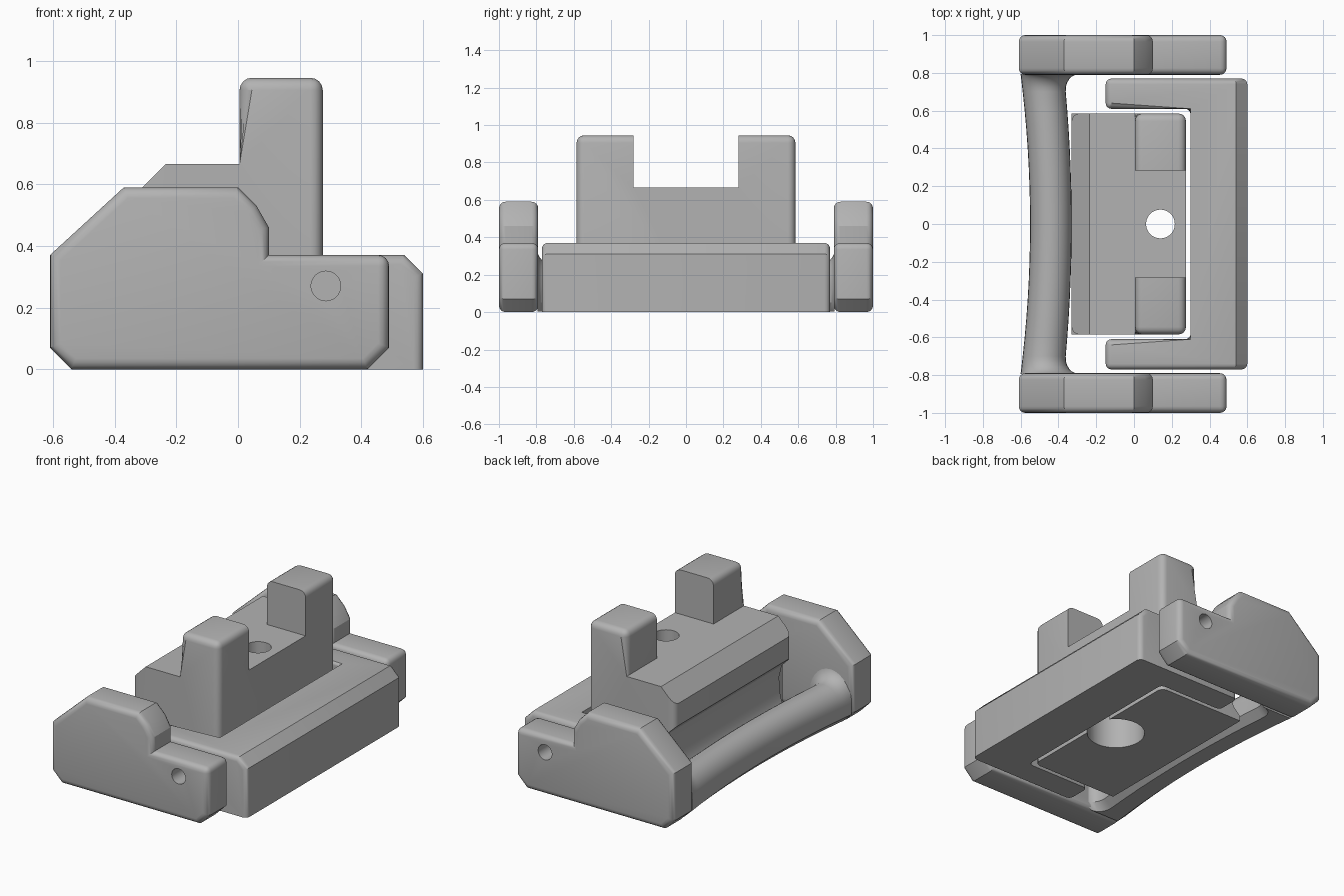
import bpy
import bmesh
import math
from mathutils import Vector

if "Cube" in bpy.data.objects:
    bpy.data.objects.remove(bpy.data.objects["Cube"], do_unlink=True)

grey = bpy.data.materials.new("plain grey")
grey.use_nodes = True
GREY = (0.45, 0.45, 0.45, 1)
grey.diffuse_color = GREY
grey.node_tree.nodes["Principled BSDF"].inputs["Base Color"].default_value = GREY


def prism(points, axis, lo, hi):
    """Extrude a closed profile along y (x,z points) or z (x,y points)."""
    bm = bmesh.new()
    place = (lambda a, b, t: (a, t, b)) if axis == "y" else (lambda a, b, t: (a, b, t))
    face = bm.faces.new([bm.verts.new(place(a, b, lo)) for a, b in points])
    new = bmesh.ops.extrude_face_region(bm, geom=[face])["geom"]
    moved = [v for v in new if isinstance(v, bmesh.types.BMVert)]
    bmesh.ops.translate(bm, verts=moved, vec=place(0, 0, hi - lo))
    bmesh.ops.recalc_face_normals(bm, faces=bm.faces)
    return bm


def round_edges(bm, width, rule, segments=4):
    """Bevel the sharp edges that pass the rule."""
    edges = [e for e in bm.edges if e.calc_face_angle(0) > 0.3 and rule(e)]
    bmesh.ops.bevel(bm, geom=edges, offset=width, segments=segments,
                    profile=0.5, affect="EDGES", clamp_overlap=True)


def finish(name, bm):
    bmesh.ops.recalc_face_normals(bm, faces=bm.faces)
    mesh = bpy.data.meshes.new(name)
    bm.to_mesh(mesh)
    bm.free()
    mesh.materials.append(grey)
    obj = bpy.data.objects.new(name, mesh)
    bpy.context.collection.objects.link(obj)
    return obj


def cylinder(radius, depth, location, along_y=False):
    bm = bmesh.new()
    bmesh.ops.create_cone(bm, cap_ends=True, segments=40, radius1=radius,
                          radius2=radius, depth=depth)
    if along_y:
        for v in bm.verts:
            v.co = Vector((v.co.x, -v.co.z, v.co.y))
    bmesh.ops.translate(bm, verts=bm.verts, vec=location)
    return finish("cutter", bm)


def cut(obj, cutter):
    """Subtract the cutter and throw it away."""
    cutter.hide_render = True
    mod = obj.modifiers.new("cut", "BOOLEAN")
    mod.operation = "DIFFERENCE"
    mod.solver = "EXACT"
    mod.object = cutter
    select(obj)
    bpy.ops.object.modifier_apply(modifier=mod.name)
    bpy.data.objects.remove(cutter, do_unlink=True)


def select(obj):
    bpy.ops.object.select_all(action="DESELECT")
    obj.select_set(True)
    bpy.context.view_layer.objects.active = obj


def smooth(obj):
    select(obj)
    bpy.ops.object.shade_smooth_by_angle(angle=math.radians(28))


# Side plates of the swinging handle, each with a pivot hole
plate = [(-0.61, 0.07), (-0.54, 0), (0.42, 0), (0.49, 0.07), (0.49, 0.37),
         (0.1, 0.37), (0.1, 0.46), (0.06, 0.53), (0, 0.59), (-0.37, 0.59), (-0.61, 0.37)]


def plate_edge(e):
    a, b = (v.co for v in e.verts)
    along = abs(a.y - b.y) > 0.1
    return not along or (a.x > 0.4 and a.z > 0.3)


for side, name in ((-1, "front_side_plate"), (1, "back_side_plate")):
    lo, hi = sorted((side * 0.79, side * 1.0))
    bm = prism(plate, "y", lo, hi)
    round_edges(bm, 0.035, plate_edge)
    obj = finish(name, bm)
    cut(obj, cylinder(0.048, 0.5, (0.285, side * 0.9, 0.27), True))
    smooth(obj)

# Bowed grip bar that flares into the plates
bm = bmesh.new()
rings = []
steps = 14
stations = [-0.7 + 1.4 * i / steps for i in range(steps + 1)]
flare_y = [0.7 + 0.095 * math.sin(i * math.pi / 12) for i in range(1, 7)]
stations = [-y for y in reversed(flare_y)] + stations + flare_y
for y in stations:
    bow = (y / 0.79) ** 2
    f = max(0, abs(y) - 0.7) / 0.095
    flare = 0.085 * (1 - math.sqrt(max(0, 1 - f * f)))
    x0, x1 = -0.55 - 0.05 * bow, -0.33 - 0.04 * bow + flare
    top, spring = 0.25 + flare, 0.13
    mid, half = (x0 + x1) / 2, (x1 - x0) / 2
    ring = [(x0, 0.06), (x0 + 0.06, 0.003), (x1 - 0.05, 0.003), (x1, 0.05)]
    ring += [(mid + half * math.cos(a), spring + (top - spring) * math.sin(a))
             for a in (math.pi * i / 14 for i in range(15))]
    rings.append([bm.verts.new((x, y, z)) for x, z in ring])
for r, s in zip(rings, rings[1:]):
    for i in range(len(r)):
        j = (i + 1) % len(r)
        bm.faces.new((r[i], r[j], s[j], s[i]))
bm.faces.new(rings[0])
bm.faces.new(rings[-1])
smooth(finish("grip_bar", bm))

# U-shaped base frame with a sloped outer top edge
frame = [(0.6, -0.77), (0.6, 0.77), (-0.15, 0.77), (-0.15, 0.61),
         (0.3, 0.61), (0.3, -0.61), (-0.15, -0.61), (-0.15, -0.77)]
bm = prism(frame, "z", 0, 0.37)
bmesh.ops.bisect_plane(bm, geom=bm.verts[:] + bm.edges[:] + bm.faces[:],
                       plane_co=(0.6, 0, 0.31), plane_no=(1, 0, 1), clear_outer=True)
bmesh.ops.holes_fill(bm, edges=[e for e in bm.edges if e.is_boundary])


def frame_edge(e):
    a, b = (v.co for v in e.verts)
    slope_rim = abs(a.y - b.y) > 0.2 and min(a.x, b.x) > 0.5
    inner_rim = abs(a.x - 0.3) < 0.01 and abs(b.x - 0.3) < 0.01 and abs(a.y - b.y) > 0.2
    return max(a.z, b.z) > 0.01 and not slope_rim and not inner_rim


round_edges(bm, 0.03, frame_edge)
base = finish("base_frame", bm)
for side in (-1, 1):
    cut(base, cylinder(0.048, 0.2, (0.285, side * 0.8, 0.27), True))
smooth(base)

# Central clamp block with a hollowed back side and two upright prongs
body = [(0.275, 0), (0.275, 0.945), (0.005, 0.945), (0.005, 0.665), (-0.235, 0.665),
        (-0.33, 0.57), (-0.33, 0.43), (-0.26, 0.36), (-0.24, 0.28), (-0.25, 0.16),
        (-0.28, 0.08), (-0.33, 0.03), (-0.33, 0)]
bm = prism(body, "y", -0.585, 0.585)


def body_edge(e):
    a, b = (v.co for v in e.verts)
    upright = abs(a.x - b.x) < 0.01 and abs(a.z - b.z) > 0.1
    return min(a.z, b.z) > 0.9 or (upright and (a.x > 0 or a.x < -0.32))


round_edges(bm, 0.04, body_edge)
clamp = finish("clamp_block", bm)
notch = prism([(-0.1, 0.665), (0.4, 0.665), (0.4, 1.1), (-0.1, 1.1)], "y", -0.282, 0.282)
cut(clamp, finish("cutter", notch))

# Screw hole with a wide counterbore underneath
cut(clamp, cylinder(0.076, 2, (0.14, 0, 0.5)))
cut(clamp, cylinder(0.17, 0.6, (0.14, 0, 0)))
smooth(clamp)
